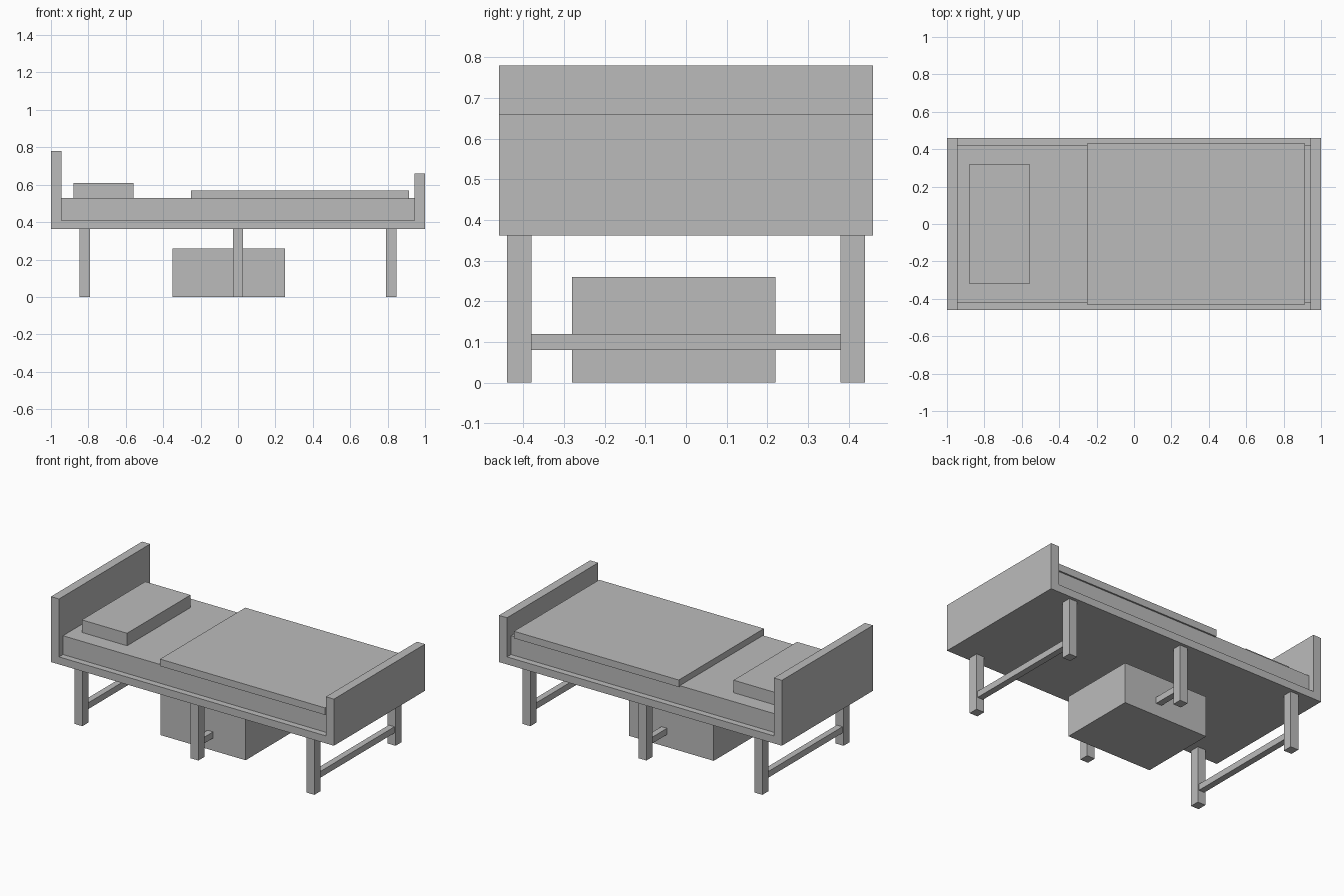
import bpy
import bmesh

default_cube = bpy.data.objects.get("Cube")
if default_cube:
    bpy.data.objects.remove(default_cube, do_unlink=True)

# Single grey finish
GREY = (0.5, 0.5, 0.5, 1.0)
grey = bpy.data.materials.new("plain_grey")
grey.use_nodes = True
grey.diffuse_color = GREY
grey.node_tree.nodes["Principled BSDF"].inputs["Base Color"].default_value = GREY


def prism(name, profile, y0, y1):
    """Extrude an x-z profile from y0 to y1."""
    bm = bmesh.new()
    face = bm.faces.new([bm.verts.new((x, y0, z)) for x, z in profile])
    new = bmesh.ops.extrude_face_region(bm, geom=[face])["geom"]
    moved = [g for g in new if isinstance(g, bmesh.types.BMVert)]
    bmesh.ops.translate(bm, verts=moved, vec=(0, y1 - y0, 0))
    bmesh.ops.recalc_face_normals(bm, faces=bm.faces)
    mesh = bpy.data.meshes.new(name)
    bm.to_mesh(mesh)
    bm.free()
    mesh.materials.append(grey)
    obj = bpy.data.objects.new(name, mesh)
    bpy.context.collection.objects.link(obj)
    return obj


def box(name, xs, ys, zs):
    (x0, x1), (z0, z1) = xs, zs
    return prism(name, [(x0, z0), (x1, z0), (x1, z1), (x0, z1)], *ys)


# Headboard, base and footboard in one piece
BASE, DECK = 0.362, 0.41
prism("bed_frame", [(-1, BASE), (1, BASE), (1, 0.66), (0.943, 0.66),
                    (0.943, DECK), (-0.943, DECK), (-0.943, 0.78), (-1, 0.78)],
      -0.46, 0.46)

# Bedding
box("mattress", (-0.943, 0.943), (-0.42, 0.42), (DECK, 0.53))
box("pillow", (-0.88, -0.56), (-0.32, 0.32), (0.53, 0.61))
box("blanket", (-0.25, 0.915), (-0.43, 0.43), (0.525, 0.57))

# Three pairs of legs, each joined by a cross rail
for place, x in (("head", -0.82), ("middle", 0), ("foot", 0.82)):
    for side, y in (("front", -0.41), ("back", 0.41)):
        box(f"{place}_{side}_leg", (x - 0.028, x + 0.028),
            (y - 0.03, y + 0.03), (0, BASE))
    box(f"{place}_cross_rail", (x - 0.02, x + 0.02), (-0.38, 0.38), (0.08, 0.12))

# Storage box under the bed
box("storage_box", (-0.35, 0.25), (-0.28, 0.22), (0, 0.26))
